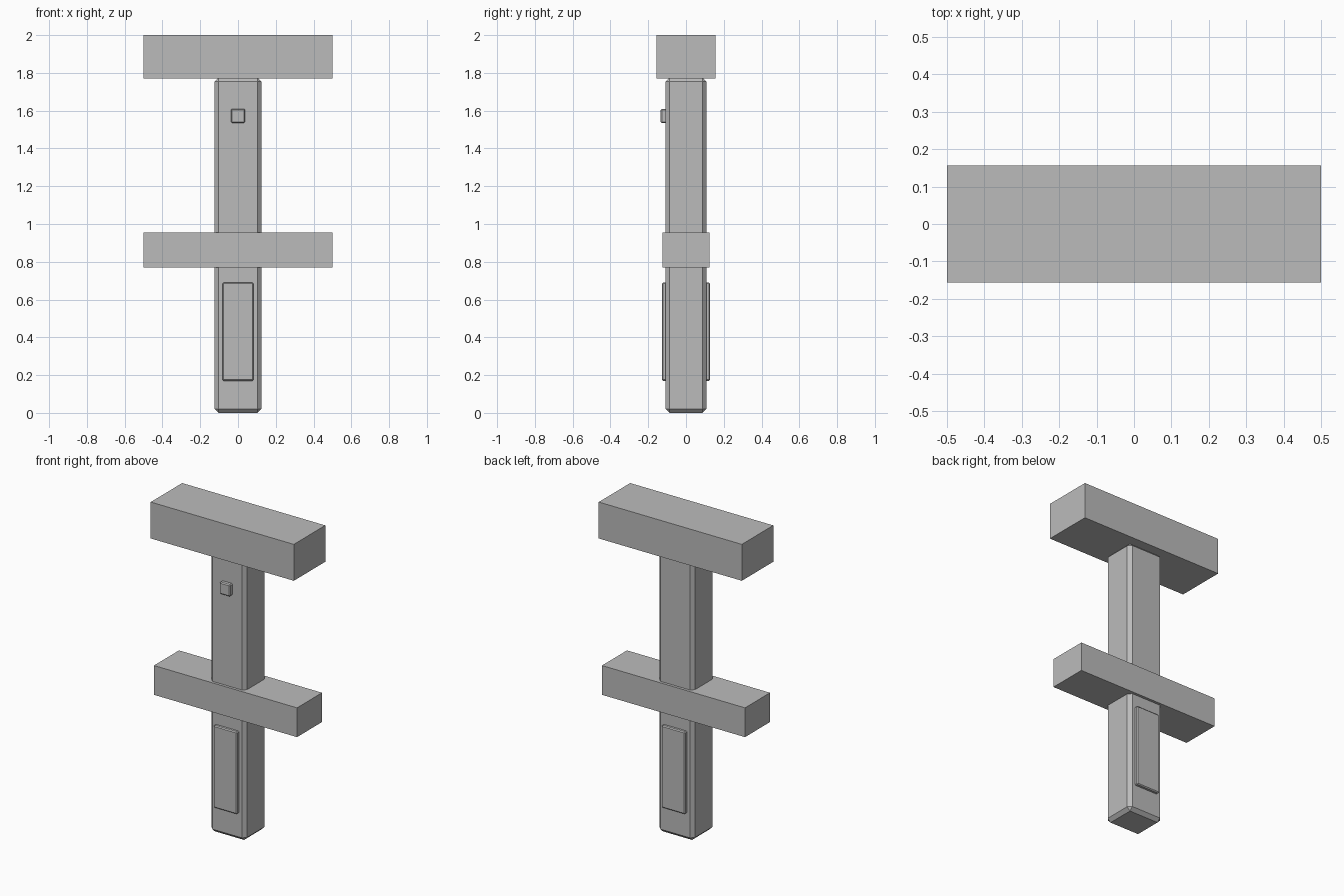
import bpy

old = bpy.data.objects.get("Cube")
if old:
    bpy.data.objects.remove(old, do_unlink=True)

# One plain grey for every part
grey = bpy.data.materials.new("plain grey")
grey.use_nodes = True
colour = (0.5, 0.5, 0.5, 1)
grey.diffuse_color = colour
grey.node_tree.nodes["Principled BSDF"].inputs["Base Color"].default_value = colour


def box(name, low, high, bevel=0):
    """Box between two corners, with optional chamfered edges."""
    centre = [(a + b) / 2 for a, b in zip(low, high)]
    bpy.ops.mesh.primitive_cube_add(size=1, location=centre)
    part = bpy.context.object
    part.name = name
    part.scale = [b - a for a, b in zip(low, high)]
    bpy.ops.object.transform_apply(location=False, rotation=False, scale=True)
    part.data.materials.append(grey)
    if bevel:
        mod = part.modifiers.new("chamfer", 'BEVEL')
        mod.width = bevel
        mod.segments = 1
    return part


# Upright post with chamfered edges
box("post", (-0.124, -0.108, 0), (0.124, 0.108, 1.775), 0.021)

# Sharp-edged crossbars
box("top_bar", (-0.5, -0.157, 1.77), (0.5, 0.157, 2))
box("middle_bar", (-0.5, -0.125, 0.77), (0.5, 0.125, 0.955))

# Raised panels on the front and back of the lower post
for name, side in (("front_panel", -1), ("back_panel", 1)):
    inner, outer = sorted((side * 0.1, side * 0.128))
    box(name, (-0.083, inner, 0.17), (0.083, outer, 0.69), 0.006)

# Small button near the top of the front
box("button", (-0.037, -0.134, 1.535), (0.037, -0.1, 1.61), 0.006)
